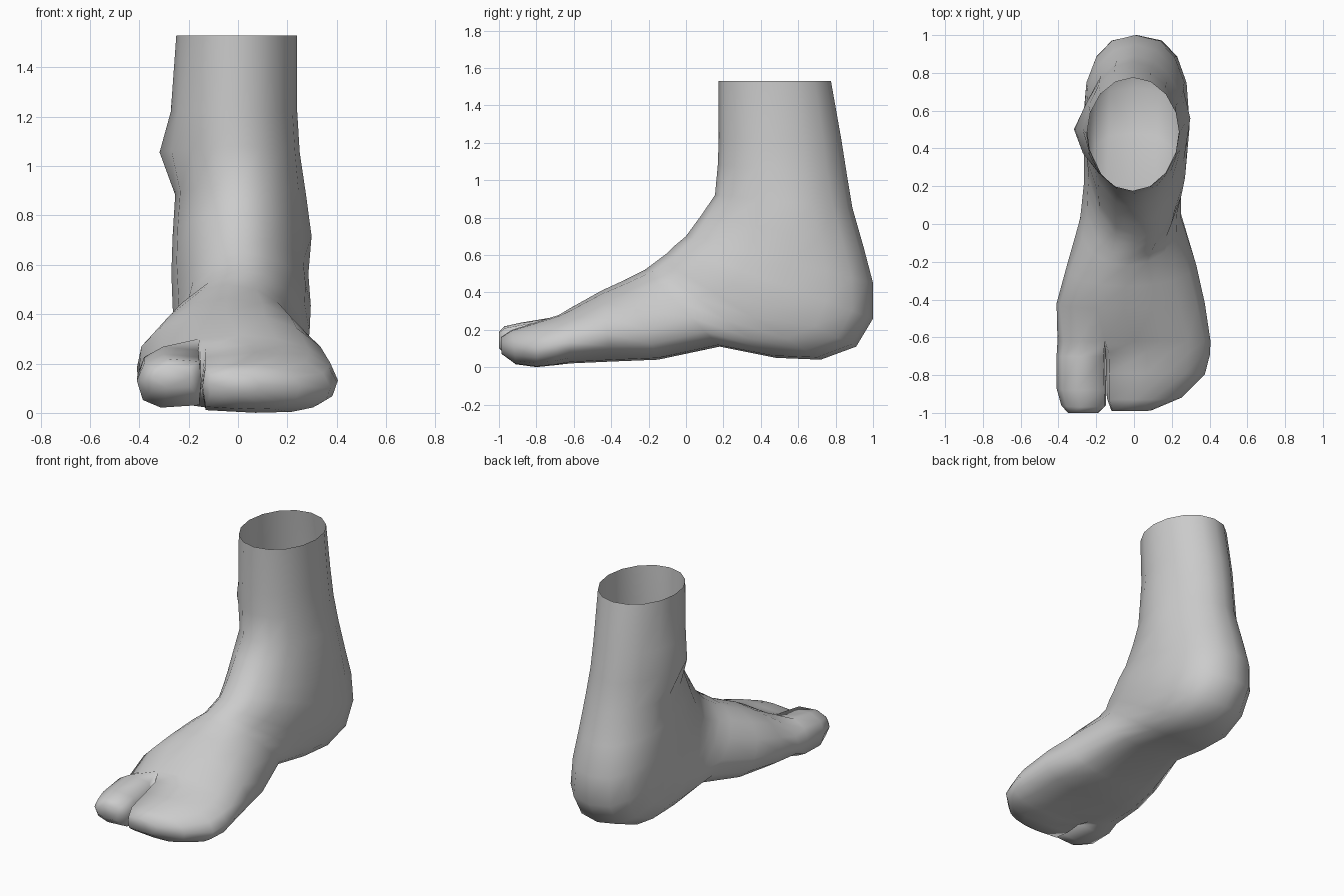
import bpy, bmesh
from math import sin, cos, radians, copysign
from mathutils import Vector

if "Cube" in bpy.data.objects:
    bpy.data.objects.remove(bpy.data.objects["Cube"])

bm = bmesh.new()


def power(v, e):
    return copysign(abs(v) ** e, v) if abs(v) > 1e-6 else 0.0


def ring(spec, angles):
    """Cross-section between a top/front point and a bottom/back point (y, z)."""
    ty, tz, by, bz, x0, x1, m, skew, e = spec
    top, bot = Vector((0, ty, tz)), Vector((0, by, bz))
    mid = bot.lerp(top, m)
    verts = []
    for a in angles:
        s, c = sin(radians(a)), cos(radians(a))
        k = e if s < 0 else min(1, e + .2)
        s, c = power(s, k), power(c, k)
        p = mid.lerp(top if s > 0 else bot, abs(s))
        p.x = (x0 + x1) / 2 + c * (x1 - x0) / 2 + skew * max(s, 0)
        verts.append(bm.verts.new(p))
    return verts


def bridge(a, b):
    n = len(a)
    for i in range(n):
        j = (i + 1) % n
        bm.faces.new((a[i], a[j], b[j], b[i]))


def loft(last, specs, angles, flatten=0):
    for spec in specs:
        r = ring(spec, angles)
        # Flatten the side that faces the neighbouring toe
        for v in (r[0], r[-2]):
            v.co.x += flatten * (r[-1].co.x - v.co.x)
        if last:
            bridge(last, r)
        last = r
    return last


# Leg, heel and instep: rings swing from level to upright
body = [
    (.175, 1.53, .775, 1.53, -.25, .24, .5, 0, 1),
    (.175, 1.22, .83, 1.22, -.26, .24, .5, 0, 1),
    (.17, 1.08, .86, 1.03, -.26, .25, .52, 0, 1),
    (.155, .92, .89, .85, -.25, .265, .48, 0, 1),
    (.08, .81, .95, .64, -.265, .275, .45, 0, .95),
    (.0, .70, 1.0, .45, -.27, .285, .45, 0, .85),
    (-.06, .65, 1.0, .26, -.265, .295, .45, 0, .78),
    (-.10, .61, .91, .11, -.26, .29, .43, 0, .75),
    (-.14, .58, .72, .04, -.265, .27, .42, 0, .72),
    (-.18, .55, .48, .05, -.265, .25, .4, -.01, .75),
    (-.22, .52, .18, .11, -.285, .25, .38, -.02, .75),
    (-.33, .465, -.15, .04, -.355, .33, .38, -.03, .75),
    (-.45, .41, -.40, .03, -.41, .375, .40, -.03, .8),
    (-.62, .315, -.62, .02, -.405, .405, .38, 0, .9),
]
ball = loft(None, body, [i * 22.5 for i in range(16)])

# Split the ball of the foot into two loops sharing a web between the toes
web = bm.verts.new((-.152, -.66, .15))
big_loop = ball[5:12] + [web]
small_loop = ball[11:] + ball[:6] + [web]

# Big toe
big = [
    (-.70, .27, -.70, .02, -.41, -.152, .5, 0, .78),
    (-.88, .24, -.86, .02, -.41, -.148, .5, 0, .78),
    (-.97, .22, -.95, .05, -.385, -.148, .5, 0, .8),
    (-1.0, .19, -1.0, .10, -.35, -.19, .5, 0, .9),
]
tip = loft(big_loop, big, [60 + 40 * k for k in range(7)] + [0], .85)
bm.faces.new(tip)

# Remaining toes joined as one rounded form
small = [
    (-.68, .28, -.70, .01, -.15, .402, .42, -.03, .8),
    (-.79, .245, -.80, .0, -.148, .375, .42, -.02, .8),
    (-.93, .20, -.91, .015, -.144, .25, .5, -.02, .8),
    (-.99, .16, -.985, .07, -.12, .09, .5, 0, .9),
]
tip = loft(small_loop, small, [-120 + 24 * k for k in range(11)] + [180], .85)
bm.faces.new(tip)

# Ankle bones pushed out of the sides
for centre, push in (((-.265, .48, 1.06), -.065), ((.28, .57, .76), .03)):
    for v in bm.verts:
        d = (v.co - Vector(centre)).length
        v.co.x += push * max(0, 1 - d / .2)

bmesh.ops.recalc_face_normals(bm, faces=bm.faces)
for f in bm.faces:
    f.smooth = True
mesh = bpy.data.meshes.new("foot")
bm.to_mesh(mesh)
bm.free()
foot = bpy.data.objects.new("foot", mesh)
bpy.context.collection.objects.link(foot)
